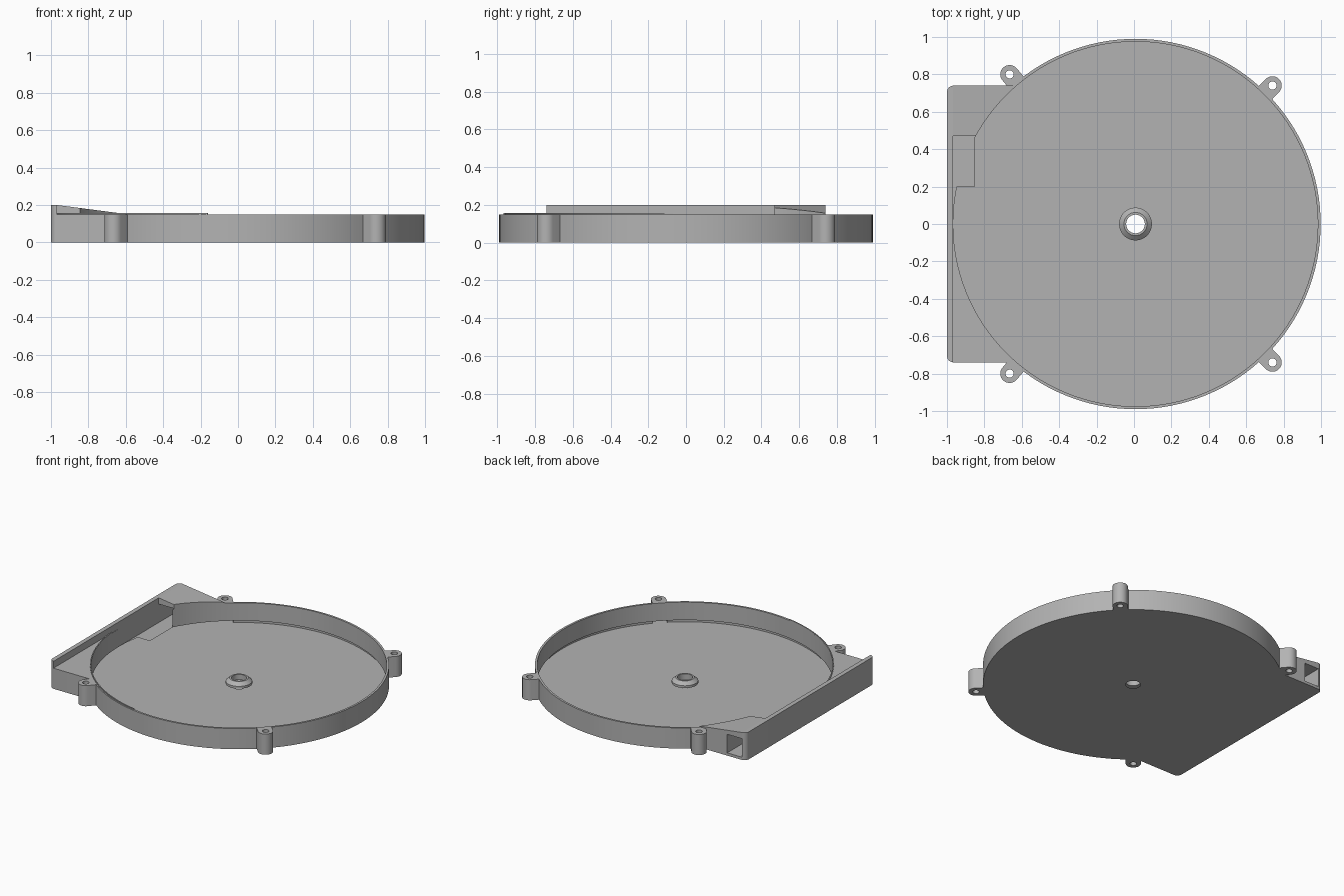
import bpy, bmesh, math
from math import cos, sin, pi, radians
from mathutils import Matrix, Vector

old = bpy.data.objects.get("Cube")
if old:
    bpy.data.objects.remove(old, do_unlink=True)

GREY = (0.45, 0.45, 0.45, 1)
mat = bpy.data.materials.new("matte grey")
mat.use_nodes = True
mat.diffuse_color = GREY
mat.node_tree.nodes["Principled BSDF"].inputs["Base Color"].default_value = GREY

CX = 0.008                      # centre of the round tray
R_OUT, R_IN = 0.99, 0.975
FLOOR, RIM, TOP = 0.02, 0.15, 0.2
WALL_X, ROOF_Y, SIDE_Y = -0.968, 0.47, 0.74


def arc(x, y, r, a0, a1, n):
    """Points on an arc, angles in degrees, both ends included."""
    angles = [radians(a0 + (a1 - a0) * i / n) for i in range(n + 1)]
    return [(x + r * cos(a), y + r * sin(a)) for a in angles]


def circle(x, y, r, n):
    return arc(x, y, r, 0, 360, n)[:-1]


def prism(name, outline, z0, z1, turn=None):
    """Extrude a flat outline from z0 to z1."""
    bm = bmesh.new()
    face = bm.faces.new([bm.verts.new((x, y, z0)) for x, y in outline])
    new = bmesh.ops.extrude_face_region(bm, geom=[face])["geom"]
    bmesh.ops.translate(bm, vec=(0, 0, z1 - z0),
                        verts=[v for v in new if isinstance(v, bmesh.types.BMVert)])
    if turn:
        bm.transform(turn)
    bmesh.ops.recalc_face_normals(bm, faces=bm.faces)
    return finish(name, bm)


def box(name, x0, x1, y0, y1, z0, z1):
    return prism(name, [(x0, y0), (x1, y0), (x1, y1), (x0, y1)], z0, z1)


def finish(name, bm):
    mesh = bpy.data.meshes.new(name)
    bm.to_mesh(mesh)
    bm.free()
    mesh.materials.append(mat)
    obj = bpy.data.objects.new(name, mesh)
    bpy.context.collection.objects.link(obj)
    return obj


def combine(target, tool, operation):
    """Apply a boolean and throw the tool away."""
    mod = target.modifiers.new("bool", "BOOLEAN")
    mod.operation, mod.solver, mod.object = operation, "EXACT", tool
    graph = bpy.context.evaluated_depsgraph_get()
    mesh = bpy.data.meshes.new_from_object(target.evaluated_get(graph))
    target.modifiers.clear()
    target.data = mesh
    bpy.data.objects.remove(tool, do_unlink=True)


def smooth(obj):
    bpy.ops.object.select_all(action="DESELECT")
    obj.select_set(True)
    bpy.context.view_layer.objects.active = obj
    bpy.ops.object.shade_smooth_by_angle(angle=radians(25))


# Outlet block with rounded outer corners
c = 0.035
outline = [(-0.6, SIDE_Y)] + arc(-1 + c, SIDE_Y - c, c, 90, 180, 6) \
    + arc(-1 + c, c - SIDE_Y, c, 180, 270, 6) + [(-0.6, -SIDE_Y)]
housing = prism("housing", outline, 0, TOP)

# Lower the block beside the tall wall, and slope the duct roof
combine(housing, box("shelf_cutter", WALL_X, 0, -1, ROOF_Y, RIM, 0.4), "DIFFERENCE")
slope = [(WALL_X, TOP), (-0.5, 0.139), (-0.5, 0.4), (WALL_X, 0.4)]
upright = Matrix.Rotation(pi / 2, 4, "X")
combine(housing, prism("slope_cutter", slope, -1, -ROOF_Y + 0.001, upright), "DIFFERENCE")

# Round tray body
combine(housing, prism("tray", circle(CX, 0, R_OUT, 128), 0, RIM), "UNION")

# Screw lugs
lugs = [(x, s * y) for x, y in ((0.74, 0.74), (-0.665, 0.8)) for s in (1, -1)]
for x, y in lugs:
    d = Vector((x - CX, y))
    shape = arc(d.length, 0, 0.05, -90, 90, 16) + [(0.93, 0.05), (0.93, -0.05)]
    turn = Matrix.Translation((CX, 0, 0)) @ Matrix.Rotation(math.atan2(d.y, d.x), 4, "Z")
    combine(housing, prism("lug", shape, 0, RIM, turn), "UNION")

# Hollow tray, tangential duct, its open mouth, and all holes
cutters = [
    prism("tray_cutter", circle(CX, 0, R_IN, 128), FLOOR, 0.4),
    box("duct_cutter", WALL_X, -0.85, 0.2, 0.9, FLOOR, 0.155),
    box("mouth_cutter", WALL_X, -0.85, 0, ROOF_Y, FLOOR, 0.4),
    prism("hub_cutter", circle(CX, 0, 0.05, 32), -0.1, 0.4),
] + [prism("screw_cutter", circle(x, y, 0.022, 20), -0.1, 0.4) for x, y in lugs]
for cutter in cutters:
    combine(housing, cutter, "DIFFERENCE")
smooth(housing)

# Chamfered hub around the centre hole
profile = [(0.05, FLOOR), (0.088, FLOOR), (0.088, 0.037), (0.062, 0.06), (0.05, 0.06)]
bm = bmesh.new()
ring = [bm.verts.new((r, 0, z)) for r, z in profile]
edges = [bm.edges.new((a, b)) for a, b in zip(ring, ring[1:] + ring[:1])]
bmesh.ops.spin(bm, geom=ring + edges, cent=(0, 0, 0), axis=(0, 0, 1),
               angle=2 * pi, steps=32, use_duplicate=False)
bmesh.ops.remove_doubles(bm, verts=bm.verts, dist=0.0001)
bm.transform(Matrix.Translation((CX, 0, 0)))
bmesh.ops.recalc_face_normals(bm, faces=bm.faces)
smooth(finish("hub", bm))

# Thin raised lip along part of the rim
lip = arc(CX, 0, 0.982, 184, 260, 32) + arc(CX, 0, R_IN, 260, 184, 32)
smooth(prism("rim_lip", lip, RIM, 0.157))
